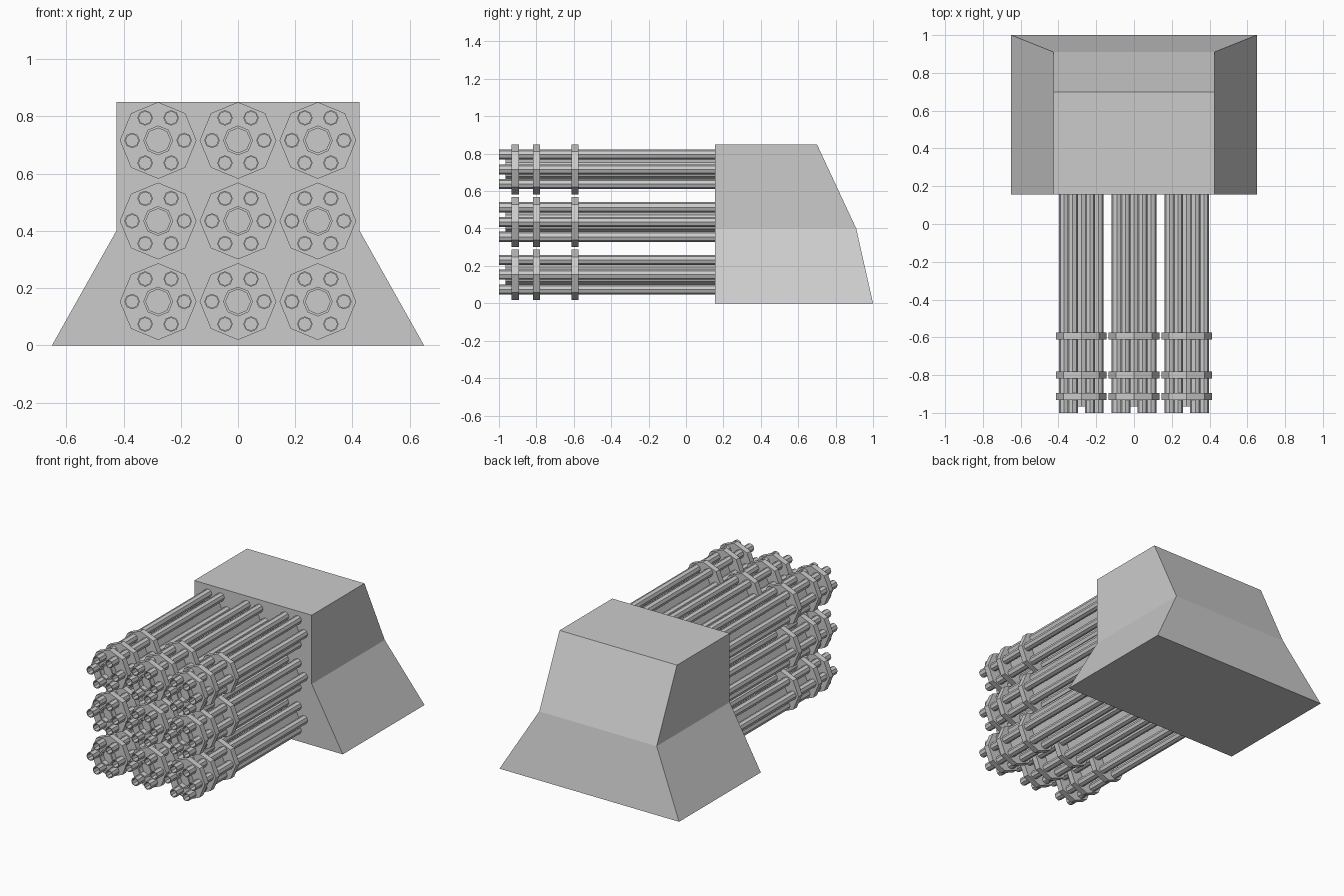
import bpy, bmesh, math

if "Cube" in bpy.data.objects:
    bpy.data.objects.remove(bpy.data.objects["Cube"])

SIDES = 8
FRONT, PLATE = -1.0, 0.155      # muzzle plane and housing front


def loft(bm, loops, cap_start=True, cap_end=True):
    """Skin a list of equal-length point loops with flat faces."""
    rows = [[bm.verts.new(p) for p in loop] for loop in loops]
    n = len(rows[0])
    for a, b in zip(rows, rows[1:]):
        for i in range(n):
            j = (i + 1) % n
            bm.faces.new((a[i], a[j], b[j], b[i]))
    if cap_start:
        bm.faces.new(rows[0])
    if cap_end:
        bm.faces.new(rows[-1])


def octagon(cx, cz, r, y):
    return [(cx + r * math.sin(2 * math.pi * i / SIDES), y,
             cz + r * math.cos(2 * math.pi * i / SIDES)) for i in range(SIDES)]


def tube(bm, cx, cz, r, bore, y0, y1, depth):
    """Barrel with a blind bore at its front end."""
    loft(bm, [octagon(cx, cz, r, y1), octagon(cx, cz, r, y0),
              octagon(cx, cz, bore, y0), octagon(cx, cz, bore, y0 + depth)])


def finish(bm, name):
    bmesh.ops.recalc_face_normals(bm, faces=bm.faces)
    me = bpy.data.meshes.new(name)
    bm.to_mesh(me)
    bm.free()
    return me


def add(name, me, loc=(0, 0, 0)):
    ob = bpy.data.objects.new(name, me)
    ob.location = loc
    bpy.context.collection.objects.link(ob)


# Housing: horizontal sections given as (half width, back y, z)
bm = bmesh.new()
sections = [(0.65, 1.0, 0.0), (0.425, 0.91, 0.40), (0.425, 0.70, 0.85)]
loft(bm, [[(-w, PLATE, z), (w, PLATE, z), (w, b, z), (-w, b, z)]
          for w, b, z in sections])
add("housing", finish(bm, "housing"))

# Barrels: six around a thicker central tube
bm = bmesh.new()
tube(bm, 0, 0, 0.052, 0.043, -0.965, PLATE + 0.01, 0.10)
for k in range(6):
    a = math.radians(60 * k)
    tube(bm, 0.091 * math.cos(a), 0.091 * math.sin(a), 0.027, 0.022,
         FRONT, PLATE + 0.01, 0.10)
barrels = finish(bm, "barrel_cluster")

# Clamp discs that hold each cluster together
bm = bmesh.new()
for y in (-0.913, -0.80, -0.593):
    loft(bm, [octagon(0, 0, 0.134, y - 0.019), octagon(0, 0, 0.134, y + 0.019)])
clamps = finish(bm, "clamp_discs")

# Three by three grid of clusters
for row in range(3):
    for col in range(3):
        loc = ((col - 1) * 0.279, 0, 0.153 + row * 0.2815)
        add(f"barrel_cluster_{row}_{col}", barrels, loc)
        add(f"clamp_discs_{row}_{col}", clamps, loc)
